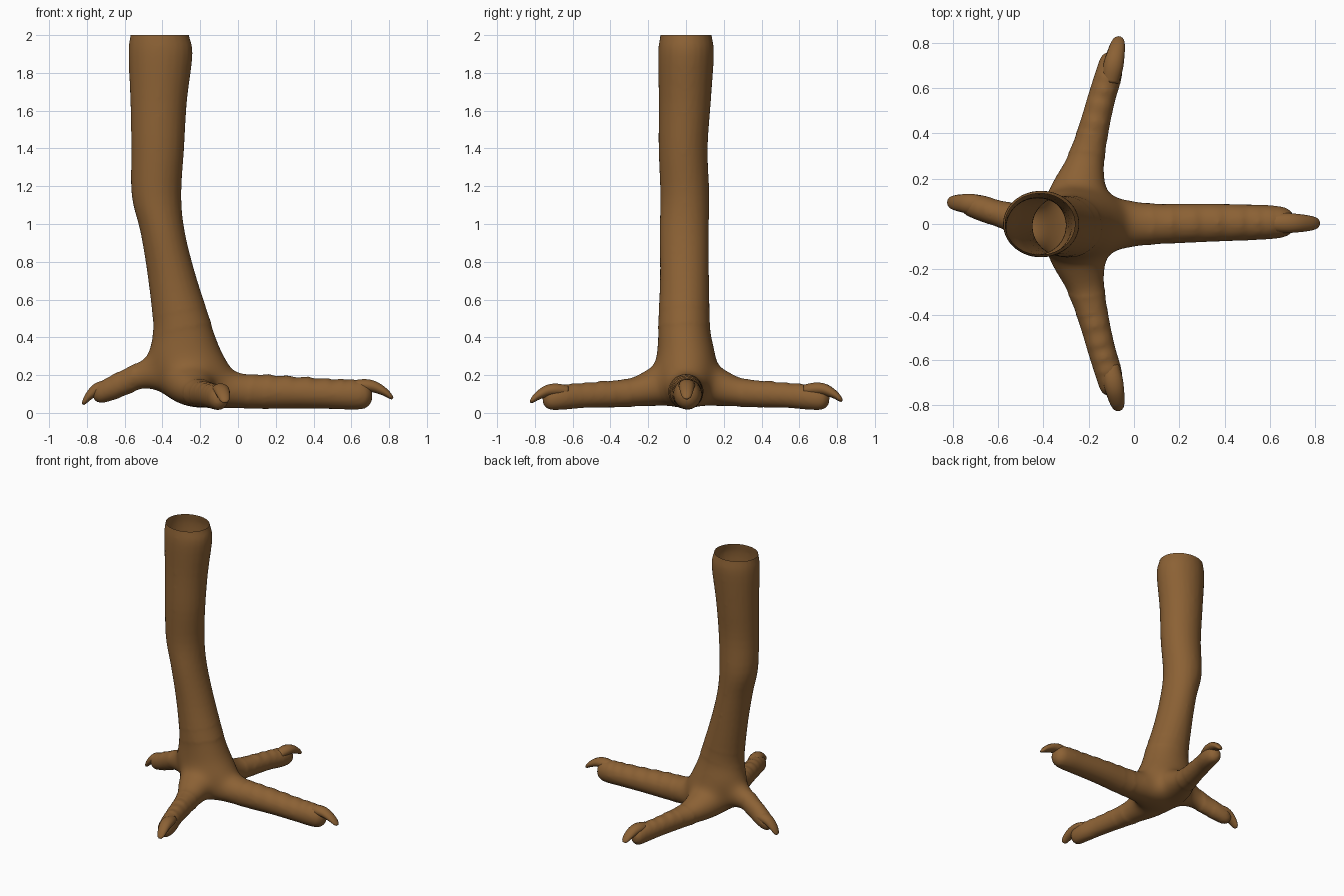
import bpy, bmesh, math
from mathutils import Vector

if "Cube" in bpy.data.objects:
    bpy.data.objects.remove(bpy.data.objects["Cube"])

skin = bpy.data.materials.new("brown skin")
skin.diffuse_color = (0.26, 0.12, 0.035, 1)
skin.use_nodes = True
skin.node_tree.nodes["Principled BSDF"].inputs["Base Color"].default_value = skin.diffuse_color


def spline(pts, sub):
    """Catmull-Rom samples through rows of numbers."""
    out = []
    for i in range(len(pts) - 1):
        p = [pts[max(0, min(len(pts) - 1, i + k))] for k in (-1, 0, 1, 2)]
        for s in range(sub):
            t = s / sub
            out.append([0.5 * (2 * b + (c - a) * t + (2 * a - 5 * b + 4 * c - d) * t * t
                               + (3 * b - a - 3 * c + d) * t ** 3) for a, b, c, d in zip(*p)])
    return out + [list(pts[-1])]


def loft(bm, pts, side, sub=6, n=20, ridge=0.0):
    """Closed tube; rows are x, y, z, half width along 'side', half height."""
    rows, rings = spline(pts, sub), []
    for i, r in enumerate(rows):
        c = Vector(r[:3])
        t = (Vector(rows[min(i + 1, len(rows) - 1)][:3]) - Vector(rows[max(i - 1, 0)][:3])).normalized()
        s = Vector(side)
        s = (s - t * s.dot(t)).normalized()
        u = t.cross(s)
        if u.z < 0:
            u = -u
        ring = []
        for k in range(n):
            a = math.tau * k / n
            h = r[4] + (ridge * (i % 3 - 1) if math.sin(a) > 0.3 else 0)
            ring.append(bm.verts.new(c + s * r[3] * math.cos(a) + u * h * math.sin(a)))
        rings.append(ring)
    for a, b in zip(rings, rings[1:]):
        for k in range(n):
            bm.faces.new((a[k], a[(k + 1) % n], b[(k + 1) % n], b[k]))
    bm.faces.new(rings[0])
    bm.faces.new(rings[-1])


def finish(bm, name):
    bmesh.ops.recalc_face_normals(bm, faces=bm.faces)
    me = bpy.data.meshes.new(name)
    bm.to_mesh(me)
    bm.free()
    me.materials.append(skin)
    ob = bpy.data.objects.new(name, me)
    bpy.context.collection.objects.link(ob)
    me.shade_smooth()
    return ob


bm = bmesh.new()

# leg: z, left x, right x, centre y, half depth
leg = [(2.06, -.56, -.27, 0, .13), (2.0, -.57, -.26, 0, .136), (1.9, -.58, -.24, 0, .148),
       (1.65, -.57, -.27, -.006, .138), (1.4, -.565, -.285, -.015, .13), (1.15, -.563, -.30, -.006, .13),
       (.95, -.515, -.28, -.01, .13), (.7, -.475, -.215, -.008, .13), (.45, -.45, -.13, -.01, .14),
       (.33, -.475, -.085, 0, .155), (.23, -.47, -.03, 0, .165), (.13, -.41, 0, 0, .15),
       (.06, -.33, -.02, 0, .12), (.025, -.25, -.08, 0, .07)]
rings = []
for z, x0, x1, y, d in spline(leg, 4):
    rings.append([bm.verts.new(((x0 + x1) / 2 + (x1 - x0) / 2 * math.cos(math.tau * k / 24),
                                y + d * math.sin(math.tau * k / 24), z)) for k in range(24)])
for a, b in zip(rings, rings[1:]):
    for k in range(24):
        bm.faces.new((a[k], a[(k + 1) % 24], b[(k + 1) % 24], b[k]))
bm.faces.new(rings[0])
bm.faces.new(rings[-1])

# front toe
loft(bm, [(-.25, 0, .15, .12, .11), (-.05, 0, .12, .115, .1), (.1, 0, .113, .092, .094),
          (.3, .005, .108, .086, .085), (.5, .007, .1, .08, .08), (.62, .008, .096, .074, .08),
          (.68, .008, .088, .06, .066), (.71, .008, .085, .025, .03)], (0, 1, 0), ridge=.005)
# side toes
for s in (1, -1):
    loft(bm, [(-.27, .02 * s, .17, .15, .12), (-.245, .15 * s, .14, .13, .11), (-.215, .27 * s, .11, .092, .083),
              (-.183, .4 * s, .1, .07, .072), (-.145, .55 * s, .092, .062, .067), (-.112, .66 * s, .082, .06, .067),
              (-.1, .73 * s, .07, .048, .055), (-.094, .757 * s, .066, .02, .025)], (1, 0, 0), ridge=.004)
# back toe
loft(bm, [(-.3, 0, .2, .13, .13), (-.42, .01, .215, .1, .105), (-.52, .025, .195, .072, .075),
          (-.61, .05, .155, .06, .068), (-.69, .075, .12, .056, .06), (-.74, .088, .098, .045, .05),
          (-.768, .093, .09, .02, .024)], (0, 1, 0), ridge=.003)
foot = finish(bm, "leg_and_foot")

# fuse the parts into one skin
mod = foot.modifiers.new("fuse", 'REMESH')
mod.mode = 'VOXEL'
mod.voxel_size = 0.012
me = bpy.data.meshes.new_from_object(foot.evaluated_get(bpy.context.evaluated_depsgraph_get()))
foot.modifiers.clear()
foot.data = me

# blend the toe roots into the ankle, then cut the leg open at the top
bm = bmesh.new()
bm.from_mesh(me)
hub = Vector((-.24, 0, .17))
for reach, times in ((9, 3), (.40, 15), (.32, 40)):
    near = [v for v in bm.verts if (v.co - hub).length < reach]
    for _ in range(times):
        bmesh.ops.smooth_vert(bm, verts=near, factor=0.5, use_axis_x=True, use_axis_y=True, use_axis_z=True)
bmesh.ops.bisect_plane(bm, geom=bm.verts[:] + bm.edges[:] + bm.faces[:], plane_co=(0, 0, 2),
                       plane_no=(0, 0, 1), clear_outer=True)
bm.to_mesh(me)
bm.free()
me.materials.clear()
me.materials.append(skin)
me.shade_smooth()


def claw(name, base, tip, side):
    """Curved nail that arches up from base and hooks down to the tip."""
    b, t = Vector(base), Vector(tip)
    rows = []
    for f, up, w, h in ((0, 0, .038, .03), (.3, .025, .044, .034), (.55, .034, .041, .031),
                        (.8, .024, .034, .022), (.95, .008, .024, .013), (1, 0, .01, .006)):
        p = b.lerp(t, f)
        rows.append((p.x, p.y, p.z + up, w, h))
    bm = bmesh.new()
    loft(bm, rows, side, sub=4, n=14)
    finish(bm, name)


claw("front_claw", (.60, .005, .14), (.818, .003, .075), (0, 1, 0))
claw("side_claw_back", (-.105, .63, .12), (-.066, .825, .062), (1, 0, 0))
claw("side_claw_front", (-.105, -.63, .115), (-.068, -.822, .055), (1, 0, 0))
claw("back_claw", (-.67, .085, .14), (-.82, .096, .045), (0, 1, 0))
